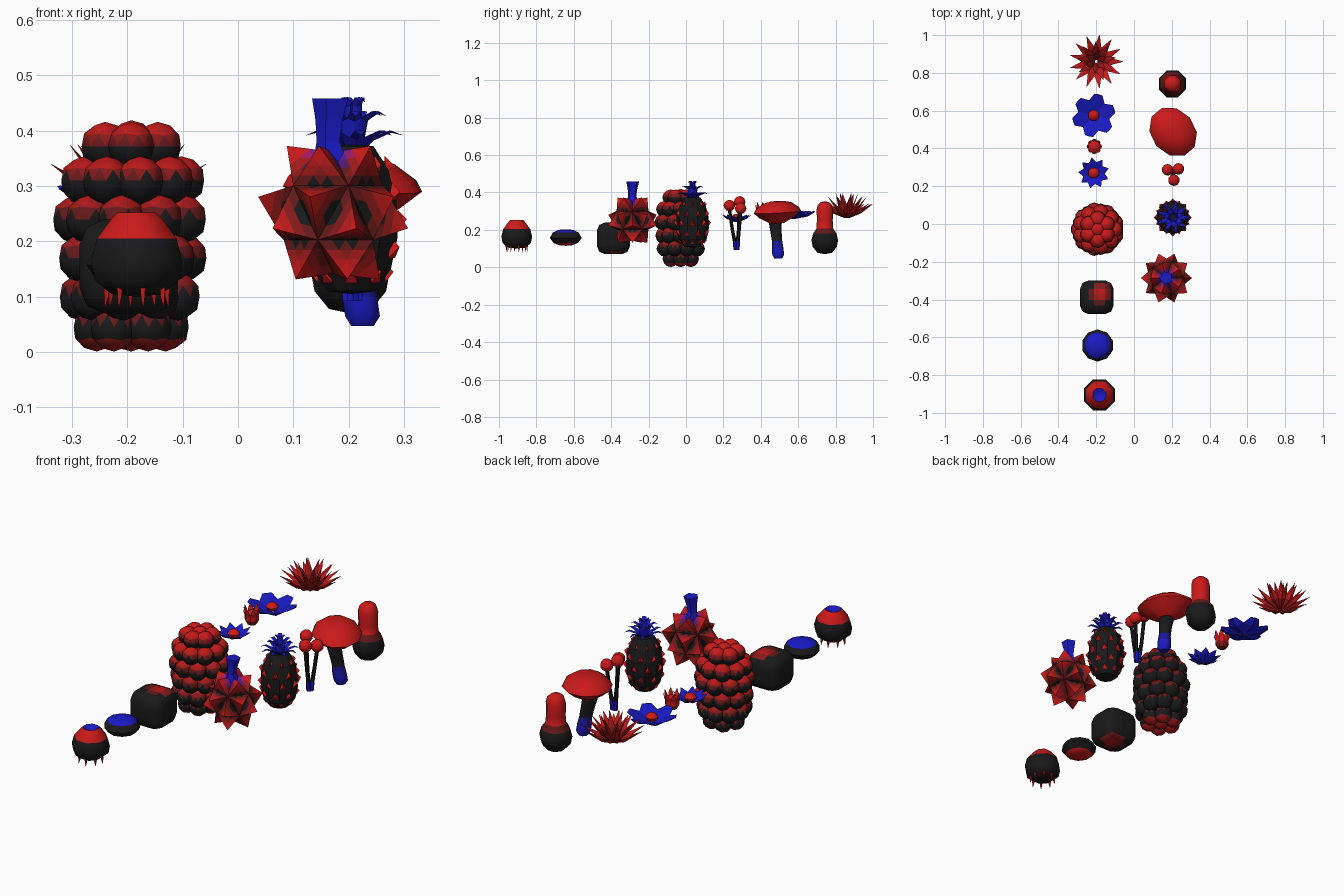
import bpy, bmesh, math
from math import sin, cos, pi
from mathutils import Vector, Matrix

if "Cube" in bpy.data.objects:
    bpy.data.objects.remove(bpy.data.objects["Cube"])

RED, BLACK, BLUE = (.6, .01, .01), (.007, .007, .007), (.01, .01, .55)
mats = {}


def mat(c):
    c = tuple(round(v, 2) for v in c)
    if c not in mats:
        m = bpy.data.materials.new("paint")
        m.diffuse_color = (*c, 1)
        m.use_nodes = True
        m.node_tree.nodes["Principled BSDF"].inputs["Base Color"].default_value = m.diffuse_color
        mats[c] = m
    return mats[c]


def mix(a, b, t):
    t = round(min(1, max(0, t)) * 5) / 5
    return tuple(p + (q - p) * t for p, q in zip(a, b))


def finish(bm, name, loc, color, smooth=True):
    """Turn a bmesh into an object; color is an rgb or a function of (centre, normal)."""
    bmesh.ops.remove_doubles(bm, verts=bm.verts, dist=1e-5)
    bmesh.ops.recalc_face_normals(bm, faces=bm.faces)
    me = bpy.data.meshes.new(name)
    slots = []
    for f in bm.faces:
        m = mat(color(f.calc_center_median(), f.normal) if callable(color) else color)
        if m not in slots:
            slots.append(m)
            me.materials.append(m)
        f.material_index = slots.index(m)
        f.smooth = smooth
    bm.to_mesh(me)
    bm.free()
    ob = bpy.data.objects.new(name, me)
    ob.location = loc
    bpy.context.collection.objects.link(ob)
    return ob


def rings(bm, sections):
    """Skin a list of vertex loops and cap both ends."""
    loops = [[bm.verts.new(p) for p in s] for s in sections]
    n = len(loops[0])
    for a, b in zip(loops, loops[1:]):
        for i in range(n):
            bm.faces.new((a[i], a[(i + 1) % n], b[(i + 1) % n], b[i]))
    bm.faces.new(loops[0])
    bm.faces.new(loops[-1])


def lathe(bm, prof, n=8):
    """prof rows: radius, z, optional x and y offset."""
    secs = []
    for row in prof:
        r, z, dx, dy = (*row, 0, 0)[:4]
        r = max(r, .0005)
        secs.append([(dx + r * cos(2 * pi * (i + .5) / n), dy + r * sin(2 * pi * (i + .5) / n), z)
                     for i in range(n)])
    rings(bm, secs)


def leaf(bm, ang, stations, thick=.3):
    """Leaf with a diamond section; stations: distance out, z, half width."""
    d, s, up = Vector((cos(ang), sin(ang), 0)), Vector((-sin(ang), cos(ang), 0)), Vector((0, 0, 1))
    secs = []
    for r, z, w in stations:
        c = d * r + up * z
        k = (up - d * .4) * w * thick
        secs.append([c + s * w, c + k * .2, c - s * w, c - k])
    rings(bm, secs)


def ball(bm, p, r, sub=2):
    bmesh.ops.create_icosphere(bm, subdivisions=sub, radius=r, matrix=Matrix.Translation(p))


# Spiny agave rosette
bm = bmesh.new()
for n, off, out, top, w in ((13, 0, .142, .34, .02), (9, .2, .105, .375, .02), (6, .4, .06, .395, .017)):
    for i in range(n):
        leaf(bm, 2 * pi * i / n + off,
             [(.008, .267, .008), (out * .5, .267 + (top - .267) * .45, w), (out, top, .001)], .6)
finish(bm, "agave", (-.2, .86, 0), lambda c, n: mix(BLACK, RED, .35 + 6 * math.hypot(c.x, c.y)), False)

# Flat blue flowers with red centres
for name, y, n, R, w, z, dot, tip in (("large_flower", .575, 6, .112, .042, .28, .03, .022),
                                      ("small_flower", .27, 9, .082, .021, .262, .03, .001)):
    bm = bmesh.new()
    for i in range(n):
        leaf(bm, 2 * pi * i / n + .3,
             [(.008, z - .018, .01), (R * .65, z + .004, w), (R, z + .02, tip)], .3)
    finish(bm, name + "_petals", (-.213, y, 0), BLUE, False)
    bm = bmesh.new()
    lathe(bm, [(0, z - .02), (dot * .8, z - .01), (dot, z + .005), (dot * .6, z + .02), (0, z + .024)])
    finish(bm, name + "_centre", (-.213, y, 0), RED)

# Little bud with pointed rim
bm = bmesh.new()
lathe(bm, [(0, .26), (.022, .262), (.034, .285), (.033, .315), (.015, .325), (0, .327)])
for i in range(8):
    leaf(bm, 2 * pi * i / 8, [(.026, .30, .012), (.036, .325, .011), (.04, .347, .002)], .4)
finish(bm, "bud", (-.21, .41, 0), lambda c, n: RED if c.z > .30 else mix(BLACK, RED, .3), False)

# Tall berry built from drupelets
bm = bmesh.new()
rows = ((.045, .062, 6), (.10, .087, 9), (.17, .094, 9), (.24, .099, 9), (.31, .09, 9), (.372, .055, 6))
lathe(bm, [(0, .04), (.07, .05), (.1, .15), (.1, .28), (.06, .37), (0, .38)], 10)
for k, (z, r, n) in enumerate(rows):
    for i in range(n):
        a = 2 * pi * (i + .5 * (k % 2)) / n
        ball(bm, (r * cos(a), r * sin(a), z), .044)
ball(bm, (0, 0, .376), .043)
ball(bm, (0, 0, .044), .043)


def drupe(c, n):
    if c.z < .05:
        return mix(BLACK, RED, -n.z * 1.2 - .4)
    return mix(BLACK, RED, n.z * (.6 + c.z * 1.6) - .05)


finish(bm, "drupelet_berry", (-.193, -.028, 0), drupe)

# Rounded dark block
bm = bmesh.new()
bmesh.ops.create_cube(bm, size=1, matrix=Matrix.Diagonal((.178, .178, .17, 1)))
bmesh.ops.bevel(bm, geom=bm.edges[:], offset=.045, segments=2, profile=.5, affect='EDGES')
bmesh.ops.subdivide_edges(bm, edges=[e for e in bm.edges if e.calc_length() > .06], cuts=2, use_grid_fill=True)
finish(bm, "block_fruit", (-.197, -.388, .155),
       lambda c, n: mix(BLACK, RED, 1.3 - 22 * (Vector((abs(c.x - .02), abs(c.y - .02), 0))).length)
       if abs(c.z) > .07 else BLACK)

# Flattened disc fruit
bm = bmesh.new()
lathe(bm, [(0, .115), (.035, .118), (.065, .13), (.085, .157), (.07, .185), (.04, .2), (0, .203)], 10)
finish(bm, "disc_fruit", (-.193, -.643, 0),
       lambda c, n: BLUE if c.z > .187 else RED if c.z < .128 else BLACK)

# Round pod with open crown and short roots
bm = bmesh.new()
lathe(bm, [(0, .1), (.05, .105), (.082, .13), (.089, .165), (.078, .205), (.05, .24), (.038, .252),
           (.028, .246), (0, .235)])
finish(bm, "pod", (-.183, -.905, 0),
       lambda c, n: BLUE if c.z > .23 and math.hypot(c.x, c.y) < .031 else RED if c.z > .222 else BLACK)
bm = bmesh.new()
for i in range(8):
    a = 2 * pi * i / 8 + .2
    x, y = .056 * cos(a), .056 * sin(a)
    lathe(bm, [(.007, .122, x, y), (.005, .1, x, y), (.0005, .08, x * 1.05, y * 1.05)], 4)
finish(bm, "pod_roots", (-.183, -.905, 0), RED, False)

# Bulb with rounded red top
bm = bmesh.new()
lathe(bm, [(0, .07), (.042, .078), (.07, .11), (.077, .145), (.068, .18), (.048, .208), (.046, .25),
           (.047, .31), (.04, .335), (.024, .349), (0, .352)])
finish(bm, "bulb", (.203, .742, 0), lambda c, n: RED if c.z > .225 else mix(BLACK, RED, (c.z - .18) * 20))

# Mushroom cap and leaning stalk
bm = bmesh.new()
lathe(bm, [(0, .25), (.04, .235), (.095, .262), (.142, .295), (.13, .315), (.085, .343), (.04, .353), (0, .354)], 10)
for v in bm.verts:
    v.co.y *= .82
    v.co.z += .06 * v.co.x
bm.transform(Matrix.Rotation(math.radians(130), 4, 'Z'))
finish(bm, "mushroom_cap", (.207, .488, 0), RED)
bm = bmesh.new()
lathe(bm, [(.04, .27, .19, .475), (.033, .2, .205, .48), (.03, .14, .215, .487), (.034, .1, .22, .49),
           (.034, .065, .225, .493), (.022, .047, .225, .493)])
finish(bm, "mushroom_stalk", (0, 0, 0), lambda c, n: mix(BLUE, BLACK, (c.z - .085) * 14))

# Three berries on joined stems
bm, bs = bmesh.new(), bmesh.new()
for x, y, z in ((.178, .287, .35), (.235, .292, .315), (.211, .232, .33)):
    ball(bm, (x, y, z), .031)
    px, py = x - .207, y - .272
    lathe(bs, [(.009, z - .02, x, y), (.009, .2, .207 + px * .65, .272 + py * .6),
               (.01, .14, .207 + px * .4, .272 + py * .3), (.012, .092, .207 + px * .25, .272 + py * .15)], 6)
finish(bm, "berries", (0, 0, 0), RED)
finish(bs, "berry_stems", (0, 0, 0), lambda c, n: BLUE if c.z < .14 else BLACK)

# Pineapple: body, raised scales, leaf crown
bm = bmesh.new()
prof = [(0, .105), (.045, .11), (.075, .15), (.088, .21), (.086, .27), (.07, .33), (.042, .372), (0, .378)]
lathe(bm, prof, 10)
finish(bm, "pineapple_body", (.205, .035, 0), BLACK, False)
bm = bmesh.new()
for k, (r, z) in enumerate(((.062, .14), (.08, .185), (.086, .235), (.081, .285), (.062, .333))):
    for i in range(8):
        a = 2 * pi * (i + .5 * (k % 2)) / 8
        p = [bm.verts.new(((r + o) * cos(a + t), (r + o) * sin(a + t), z + h))
             for t, h, o in ((-.2, -.015, 0), (.2, -.015, 0), (0, .022, -.002), (0, .005, .014))]
        for q in ((0, 1, 3), (1, 2, 3), (2, 0, 3), (0, 2, 1)):
            bm.faces.new([p[j] for j in q])
finish(bm, "pineapple_scales", (.205, .035, 0), RED, False)
bm = bmesh.new()
for n, off, out, top in ((9, 0, .09, .40), (7, .3, .062, .435), (4, .6, .025, .46)):
    for i in range(n):
        leaf(bm, 2 * pi * i / n + off,
             [(.012, .365, .012), (out * .4, top - .012, .013), (out * .75, top, .009), (out, top - .008, .001)], .4)
finish(bm, "pineapple_crown", (.208, .035, 0), BLUE, False)

# Spiked star fruit: every icosahedron face raised to a point
bm = bmesh.new()
bmesh.ops.create_icosphere(bm, subdivisions=1, radius=.1)
for v in bmesh.ops.poke(bm, faces=bm.faces[:])["verts"]:
    v.co = v.co.normalized() * .138
bmesh.ops.subdivide_edges(bm, edges=bm.edges[:], cuts=3, use_grid_fill=True)
bmesh.ops.scale(bm, vec=(1, 1, 1.1), verts=bm.verts)


def star(c, n):
    t = (c.length - .09) / .035
    return mix(mix(BLACK, RED, t), BLUE, 1 - math.hypot(c.x, c.y) / .06) if c.z > .05 else mix(BLACK, RED, t)


finish(bm, "star_fruit", (.172, -.286, .252), star, False)
bm = bmesh.new()
lathe(bm, [(.034, .345, .17, -.286), (.023, .38, .165, -.288), (.027, .42, .167, -.286), (.036, .458, .17, -.285)], 5)
finish(bm, "star_fruit_stem", (0, 0, 0), BLUE, False)

# Soften the rounded parts while keeping hard edges
for ob in bpy.context.collection.objects:
    if ob.data.polygons[0].use_smooth:
        bpy.ops.object.select_all(action='DESELECT')
        ob.select_set(True)
        bpy.context.view_layer.objects.active = ob
        bpy.ops.object.shade_smooth_by_angle(angle=math.radians(50))
